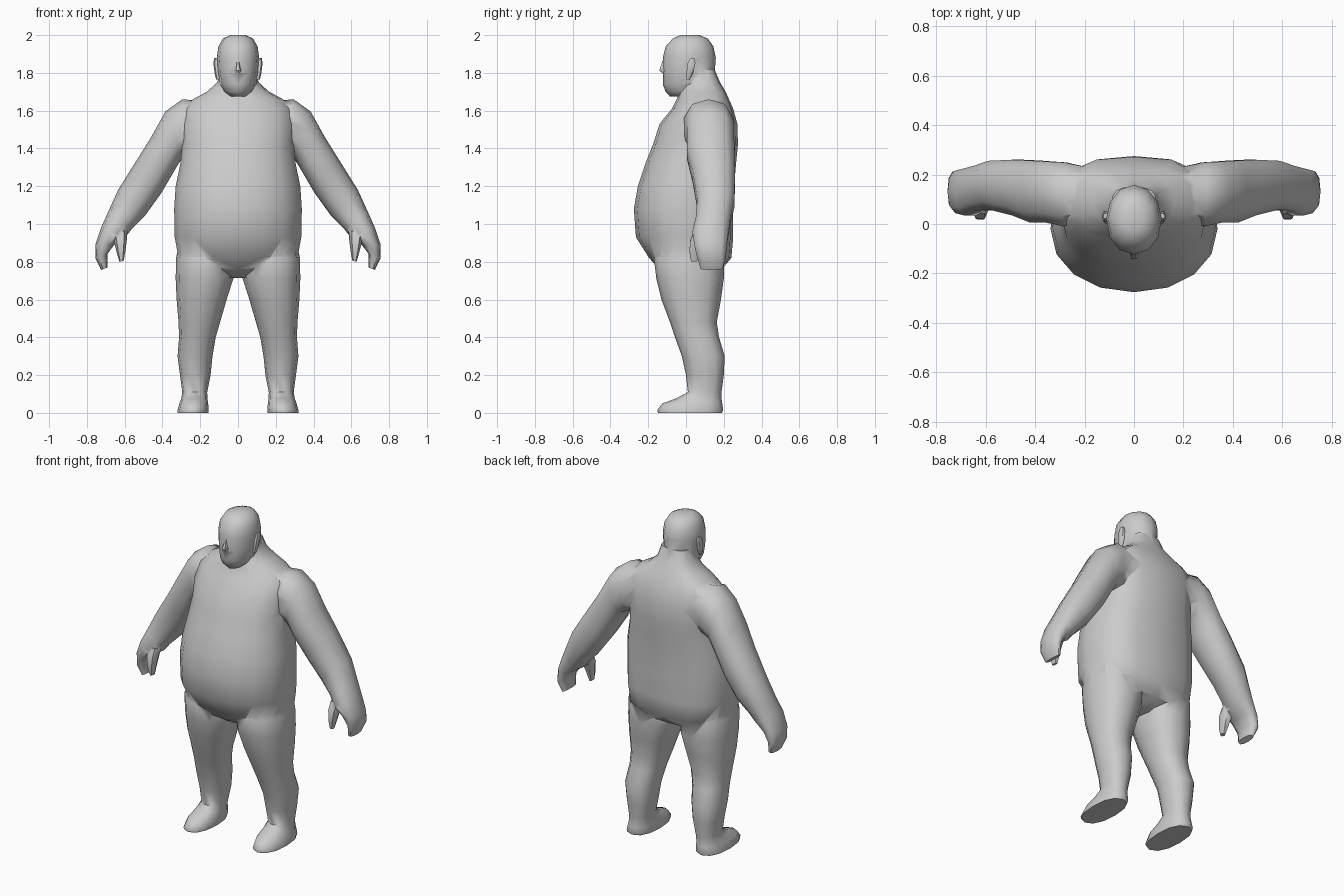
import bpy, bmesh, math
from mathutils import Vector

skin = bpy.data.materials.new("plain_grey")
skin.diffuse_color = (0.6, 0.6, 0.6, 1)


def finish(name, bm):
    bmesh.ops.recalc_face_normals(bm, faces=bm.faces)
    me = bpy.data.meshes.new(name)
    bm.to_mesh(me)
    bm.free()
    me.materials.append(skin)
    ob = bpy.data.objects.new(name, me)
    bpy.context.collection.objects.link(ob)
    return ob


def loft(name, rings):
    """Skin a list of closed rings and cap both ends."""
    bm = bmesh.new()
    vs = [[bm.verts.new(p) for p in r] for r in rings]
    n = len(vs[0])
    for a, b in zip(vs, vs[1:]):
        for i in range(n):
            j = (i + 1) % n
            bm.faces.new((a[i], a[j], b[j], b[i]))
    bm.faces.new(vs[0])
    bm.faces.new(vs[-1])
    return finish(name, bm)


def power(v, p):
    return math.copysign(abs(v) ** p, v)


def level_ring(z, x0, x1, front, back, mid, n=12, pf=1.0, pb=1.0):
    """Horizontal ring, rounder or squarer at front and back."""
    pts = []
    for i in range(n):
        a = 2 * math.pi * i / n
        c, s = math.cos(a), math.sin(a)
        p = pb if s > 0 else pf
        reach = back - mid if s > 0 else mid - front
        pts.append(((x0 + x1) / 2 + (x1 - x0) / 2 * power(c, p),
                    mid + reach * power(s, p), z))
    return pts


def limb_ring(side, ux, uz, lx, lz, y0, y1, n=10, p=0.85):
    """Ring between an upper and a lower outline point, y0 to y1 deep."""
    top, low = Vector((ux, 0, uz)), Vector((lx, 0, lz))
    pts = []
    for i in range(n):
        a = 2 * math.pi * i / n
        v = (top + low) / 2 + (top - low) / 2 * power(math.cos(a), p)
        pts.append((side * v.x, (y0 + y1) / 2 + (y1 - y0) / 2 * power(math.sin(a), p), v.z))
    return pts


# torso and neck: height, half width, front, back, middle
torso_rows = [
    (0.715, 0.05, -0.07, 0.10, 0.02), (0.76, 0.22, -0.14, 0.19, 0.02),
    (0.82, 0.315, -0.195, 0.24, 0.0), (0.93, 0.335, -0.265, 0.25, -0.02),
    (1.08, 0.338, -0.276, 0.25, -0.02), (1.20, 0.33, -0.255, 0.255, -0.01),
    (1.32, 0.305, -0.215, 0.265, 0.0), (1.42, 0.295, -0.175, 0.275, 0.02),
    (1.53, 0.30, -0.14, 0.272, 0.05), (1.61, 0.29, -0.075, 0.25, 0.08),
    (1.66, 0.24, -0.05, 0.228, 0.09), (1.70, 0.165, -0.035, 0.21, 0.09),
    (1.75, 0.11, -0.02, 0.18, 0.08), (1.82, 0.09, 0.0, 0.15, 0.08)]
body = loft("body", [level_ring(z, -w, w, f, b, m, 16, 0.95, 0.7)
                     for z, w, f, b, m in torso_rows])

# head
head_rows = [
    (1.675, 0.045, -0.085, 0.05), (1.70, 0.078, -0.108, 0.11),
    (1.74, 0.097, -0.123, 0.148), (1.80, 0.108, -0.122, 0.152),
    (1.88, 0.112, -0.123, 0.158), (1.94, 0.104, -0.108, 0.145),
    (1.982, 0.08, -0.07, 0.115), (2.0, 0.04, -0.03, 0.07)]
parts = [loft("head", [level_ring(z, -w, w, f, b, 0.02, 12, 0.95)
                       for z, w, f, b in head_rows])]

# legs with feet: height, inner x, outer x, front, back
leg_rows = [
    (0.95, 0.03, 0.30, -0.10, 0.14), (0.82, 0.02, 0.328, -0.17, 0.20),
    (0.71, 0.025, 0.33, -0.157, 0.20), (0.60, 0.06, 0.325, -0.13, 0.185),
    (0.48, 0.095, 0.315, -0.085, 0.163), (0.40, 0.118, 0.312, -0.058, 0.175),
    (0.30, 0.135, 0.32, -0.022, 0.205), (0.20, 0.145, 0.307, 0.0, 0.20),
    (0.11, 0.163, 0.295, 0.01, 0.188), (0.078, 0.162, 0.30, -0.05, 0.188),
    (0.05, 0.158, 0.31, -0.125, 0.192), (0.015, 0.155, 0.32, -0.152, 0.197),
    (0.0, 0.157, 0.32, -0.148, 0.19)]
# arms with mitten hands: upper x, z, lower x, z, front, back
arm_rows = [
    (0.17, 1.65, 0.17, 1.40, 0.02, 0.23), (0.295, 1.66, 0.265, 1.36, -0.015, 0.255),
    (0.385, 1.595, 0.295, 1.35, 0.0, 0.258), (0.46, 1.46, 0.335, 1.285, 0.0, 0.262),
    (0.535, 1.34, 0.405, 1.165, 0.03, 0.265), (0.635, 1.18, 0.495, 1.04, 0.055, 0.26),
    (0.685, 1.07, 0.565, 0.97, 0.048, 0.24), (0.725, 0.98, 0.60, 0.925, 0.03, 0.23),
    (0.755, 0.89, 0.655, 0.89, 0.04, 0.22), (0.755, 0.82, 0.692, 0.84, 0.055, 0.215),
    (0.725, 0.757, 0.69, 0.77, 0.075, 0.195)]
thumb_rows = [
    (0.67, 0.97, 0.585, 0.96, 0.04, 0.13), (0.657, 0.91, 0.588, 0.92, 0.018, 0.10),
    (0.645, 0.86, 0.597, 0.85, 0.015, 0.075), (0.628, 0.80, 0.606, 0.805, 0.025, 0.06)]
for side, tag in ((-1, "right"), (1, "left")):
    parts.append(loft(tag + "_leg", [
        level_ring(z, side * (a + b) / 2 - (b - a) / 2, side * (a + b) / 2 + (b - a) / 2,
                   f, k, (f + k) / 2, 12, 0.9, 0.85) for z, a, b, f, k in leg_rows]))
    parts.append(loft(tag + "_arm", [limb_ring(side, *r) for r in arm_rows]))
    parts.append(loft(tag + "_thumb", [limb_ring(side, *r, n=6) for r in thumb_rows]))
    # ear: thin flap leaning outward at the rear
    ear = [level_ring(z, side * x - 0.014, side * x + 0.014, f, f + d, f + d / 2, 6)
           for z, x, f, d in ((1.765, 0.102, 0.0, 0.02), (1.80, 0.11, 0.0, 0.04),
                              (1.85, 0.116, 0.005, 0.048), (1.88, 0.112, 0.02, 0.025))]
    parts.append(loft(tag + "_ear", ear))

# nose wedge
parts.append(loft("nose", [level_ring(z, -w, w, f, -0.09, -0.10, 6) for z, w, f in
                           ((1.795, 0.012, -0.122), (1.812, 0.022, -0.148),
                            (1.835, 0.014, -0.14), (1.88, 0.008, -0.121))]))

# weld every part into one continuous skin
bpy.context.view_layer.objects.active = body
for part in parts:
    mod = body.modifiers.new("weld", "BOOLEAN")
    mod.operation = "UNION"
    mod.solver = "EXACT"
    mod.object = part
    bpy.ops.object.modifier_apply(modifier=mod.name)
    bpy.data.objects.remove(part)

bpy.ops.object.select_all(action="DESELECT")
body.select_set(True)
bpy.ops.object.shade_smooth_by_angle(angle=math.radians(60))
